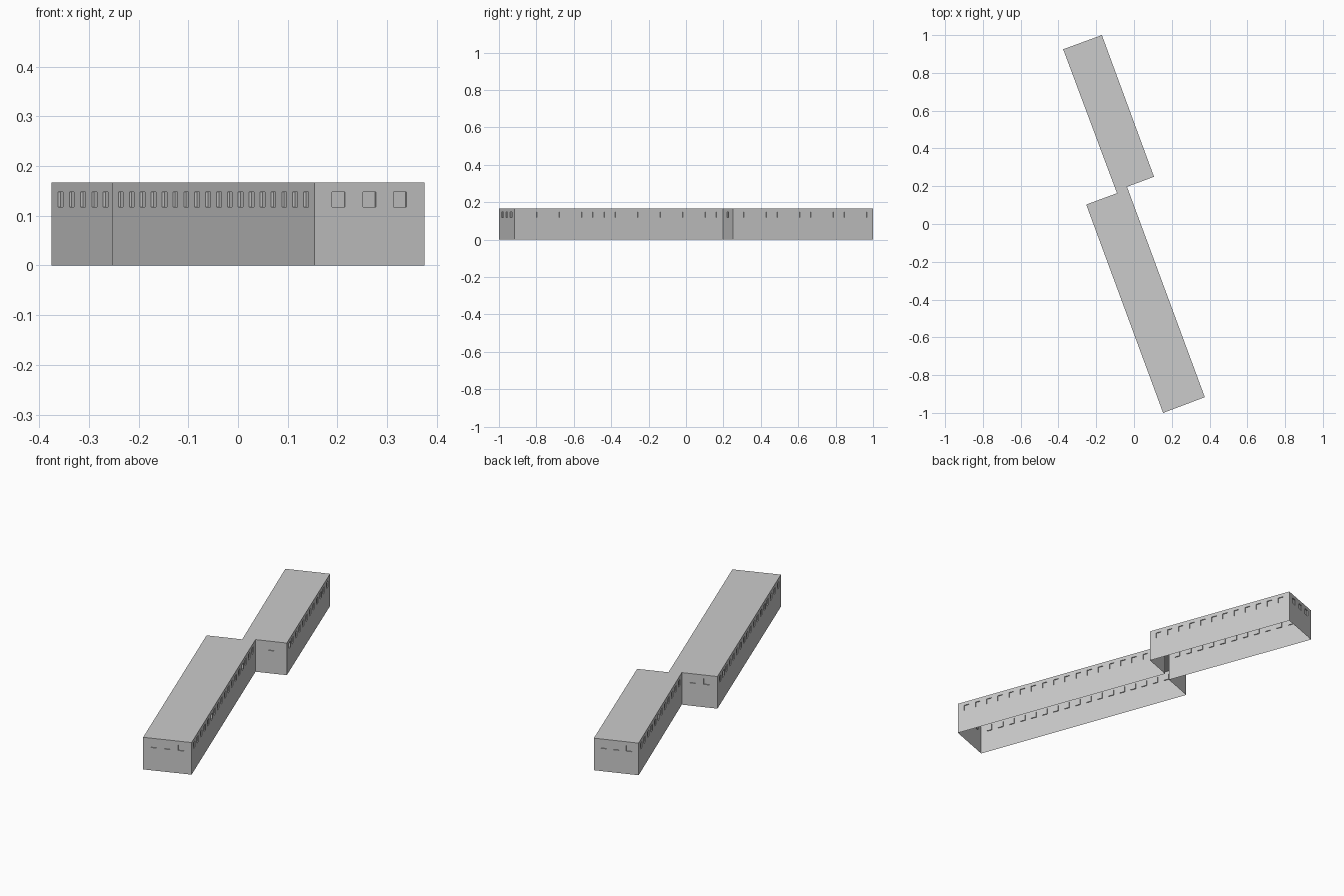
import bpy
import bmesh
from mathutils import Vector

if "Cube" in bpy.data.objects:
    bpy.data.objects.remove(bpy.data.objects["Cube"])

HEIGHT = 0.167
SILL, HEAD = 0.118, 0.148
WIN_W, DEPTH = 0.028, 0.005

# Footprint corners (counter-clockwise) with the window count of the wall that starts there
FOOTPRINT = [
    ((0.154, -1.0), 3),
    ((0.375, -0.917), 18),
    ((-0.037, 0.197), 1),
    ((0.106, 0.25), 12),
    ((-0.17, 1.0), 3),
    ((-0.375, 0.925), 12),
    ((-0.09, 0.163), 2),
    ((-0.253, 0.103), 18),
]


def make_object(name, bm):
    mesh = bpy.data.meshes.new(name)
    bm.to_mesh(mesh)
    bm.free()
    obj = bpy.data.objects.new(name, mesh)
    bpy.context.collection.objects.link(obj)
    return obj


def add_wall(bm, start, end, count):
    """Flat wall with a row of evenly spaced, recessed windows."""
    a, b = Vector((*start, 0)), Vector((*end, 0))
    length = (b - a).length
    along = (b - a) / length
    inward = Vector((-along.y, along.x, 0))
    gap = (length - count * WIN_W) / (count + 1)
    us = [0.0]
    for i in range(count):
        left = gap + i * (gap + WIN_W)
        us += [left, left + WIN_W]
    us.append(length)
    zs = [0, SILL, HEAD, HEIGHT]
    grid = [[bm.verts.new(a + along * u + Vector((0, 0, z))) for z in zs] for u in us]
    panes = []
    for i in range(len(us) - 1):
        for j in range(3):
            face = bm.faces.new((grid[i][j], grid[i + 1][j],
                                 grid[i + 1][j + 1], grid[i][j + 1]))
            if j == 1 and i % 2 == 1:
                panes.append(face)
    # Push the panes back to form the recesses
    for pane in panes:
        new = bmesh.ops.extrude_discrete_faces(bm, faces=[pane])["faces"][0]
        loop = list(new.verts)
        rim = list({v for v in loop})
        outer = [v.co.copy() for v in rim]
        side_verts = [bm.verts.new(c) for c in outer] if not new.edges[0].link_faces[1:] else None
        bmesh.ops.translate(bm, verts=rim, vec=inward * DEPTH)
        if side_verts:
            # Jambs between the wall opening and the pane
            pairs = dict(zip(rim, side_verts))
            for v, w in zip(loop, loop[1:] + loop[:1]):
                bm.faces.new((pairs[v], pairs[w], w, v))


# Walls with recessed windows
bm = bmesh.new()
n = len(FOOTPRINT)
for k, (corner, count) in enumerate(FOOTPRINT):
    add_wall(bm, corner, FOOTPRINT[(k + 1) % n][0], count)
bmesh.ops.remove_doubles(bm, verts=bm.verts, dist=0.0001)
make_object("walls", bm)

# Flat roof; the underside stays open
bm = bmesh.new()
bm.faces.new([bm.verts.new((x, y, HEIGHT)) for (x, y), _ in FOOTPRINT])
make_object("roof", bm)
